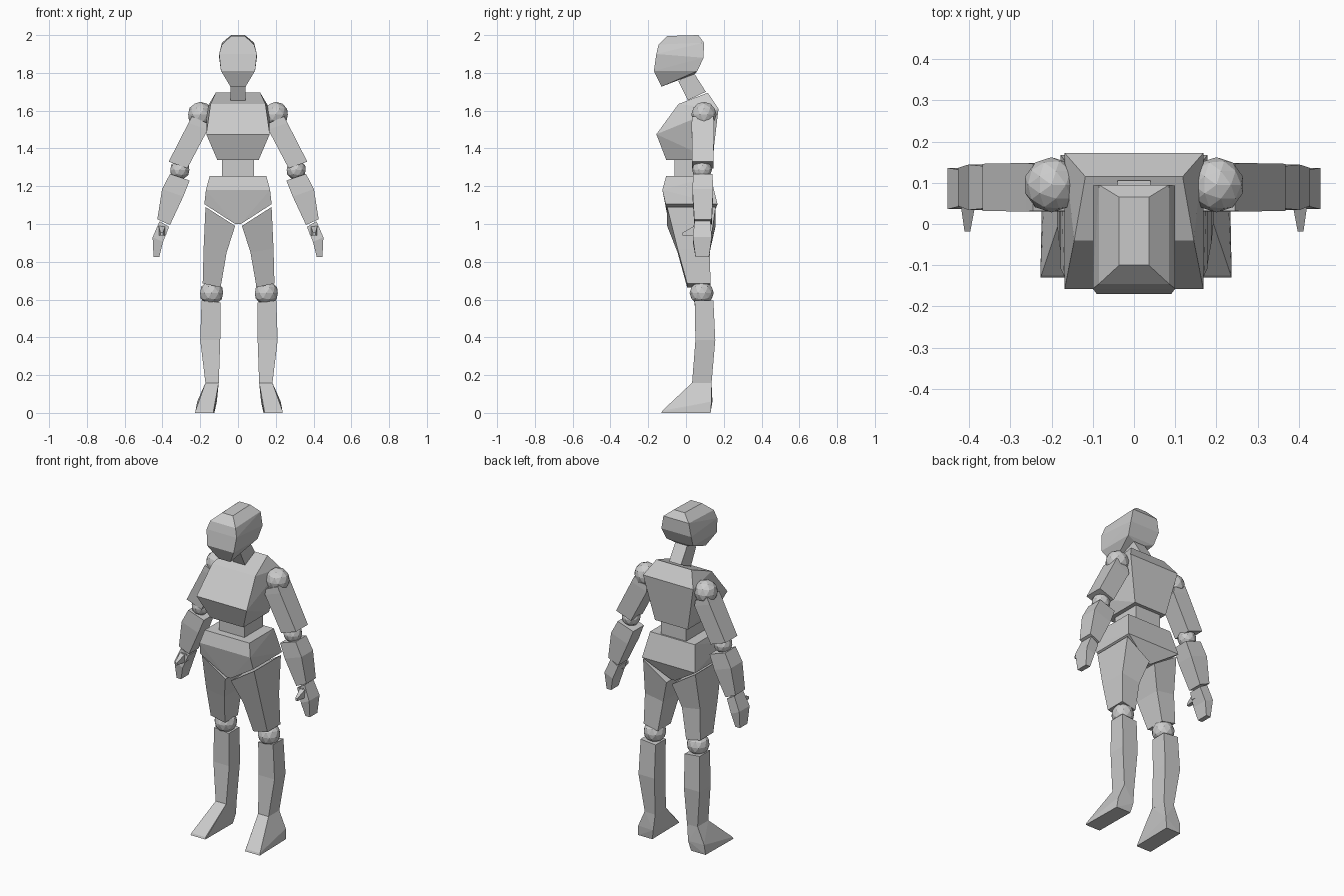
import bpy, bmesh


def finish(name, bm):
    bmesh.ops.recalc_face_normals(bm, faces=bm.faces[:])
    me = bpy.data.meshes.new(name)
    bm.to_mesh(me)
    bm.free()
    bpy.context.collection.objects.link(bpy.data.objects.new(name, me))


def hull(name, profile):
    """Symmetric faceted block from (half width, y, z) outline points."""
    bm = bmesh.new()
    for w, y, z in profile:
        for s in (-1, 1):
            bm.verts.new((s * w, y, z))
    bmesh.ops.convex_hull(bm, input=bm.verts[:])
    bmesh.ops.dissolve_limit(bm, angle_limit=0.03, verts=bm.verts[:], edges=bm.edges[:])
    finish(name, bm)


def limb(name, side, rings, dx=0):
    """Four-sided loft; ring = outer x, outer z, inner x, inner z, front y, back y."""
    bm = bmesh.new()
    loops = []
    for xo, zo, xi, zi, yf, yb in rings:
        pts = ((xo, yf, zo), (xi, yf, zi), (xi, yb, zi), (xo, yb, zo))
        loops.append([bm.verts.new((side * (x + dx), y, z)) for x, y, z in pts])
    for a, b in zip(loops, loops[1:]):
        for i in range(4):
            j = (i + 1) % 4
            bm.faces.new((a[i], a[j], b[j], b[i]))
    bm.faces.new(loops[0])
    bm.faces.new(loops[-1])
    finish(name, bm)


def joint(name, x, y, z, r):
    bm = bmesh.new()
    bmesh.ops.create_icosphere(bm, subdivisions=2, radius=r)
    bmesh.ops.translate(bm, verts=bm.verts[:], vec=(x, y, z))
    finish(name, bm)


# Head and neck
hull("head", [(.036, -.10, 1.995), (.036, .065, 2.0), (.085, -.145, 1.95),
              (.085, .095, 1.96), (.10, -.157, 1.9), (.10, .093, 1.88),
              (.09, -.17, 1.81), (.09, .06, 1.81), (.04, -.13, 1.727), (.04, .048, 1.795)])
hull("neck", [(.04, -.04, 1.755), (.04, .035, 1.81), (.04, .105, 1.70), (.04, .01, 1.655)])

# Torso
hull("chest", [(.118, .115, 1.695), (.168, .172, 1.61), (.11, .14, 1.34),
               (.11, -.105, 1.34), (.168, -.157, 1.475), (.145, -.04, 1.635)])
hull("waist", [(.085, -.06, 1.36), (.085, .12, 1.36), (.085, .12, 1.24), (.085, -.06, 1.24)])
hull("pelvis", [(.15, -.105, 1.255), (.15, .13, 1.255), (.17, -.125, 1.18),
                (.178, -.108, 1.105), (.178, .167, 1.105), (.015, -.09, 1.0), (.015, .125, 1.0)])

for side, label in ((-1, "right"), (1, "left")):
    dx = .01 if side > 0 else 0  # one leg stands slightly further out

    # Arm
    joint(label + "_shoulder", side * .2, .095, 1.58, .067)
    limb(label + "_upper_arm", side, [(.245, 1.57, .165, 1.535, .032, .146),
                                      (.262, 1.535, .16, 1.50, .03, .148),
                                      (.367, 1.33, .268, 1.295, .032, .146)])
    joint(label + "_elbow", side * .308, .085, 1.287, .053)
    limb(label + "_forearm", side, [(.36, 1.265, .256, 1.23, .038, .14),
                                    (.402, 1.185, .29, 1.145, .034, .144),
                                    (.427, 1.025, .36, .995, .044, .136)])
    limb(label + "_hand", side, [(.415, 1.015, .365, .985, .045, .13),
                                 (.452, .93, .397, .905, .036, .136),
                                 (.447, .826, .417, .826, .05, .122)])
    # Thumb
    limb(label + "_thumb", side, [(.408, .945, .408, .995, .04, .07),
                                  (.378, .945, .378, .99, .04, .07)])
    bm = bmesh.new()
    for x, y, z in ((.42, .045, .99), (.385, .045, .99), (.42, .045, .94), (.385, .045, .94),
                    (.411, -.018, .955), (.397, -.018, .955), (.411, -.018, .94), (.397, -.018, .94)):
        bm.verts.new((side * x, y, z))
    bmesh.ops.convex_hull(bm, input=bm.verts[:])
    finish(label + "_thumb_tip", bm)

    # Leg
    limb(label + "_thigh", side, [(.172, 1.09, .015, .99, -.10, .157),
                                  (.182, .87, .06, .85, -.045, .125),
                                  (.187, .685, .092, .665, .006, .13)], dx * .6)
    joint(label + "_knee", side * (.14 + dx), .083, .635, .064)
    limb(label + "_shin", side, [(.193, .595, .093, .585, .046, .145),
                                 (.2, .385, .094, .385, .05, .155),
                                 (.172, .155, .102, .155, .032, .135)], dx)
    # Foot
    bm = bmesh.new()
    for x, y, z in ((.172, .033, .16), (.102, .033, .16), (.172, .135, .16), (.102, .135, .16),
                    (.216, .135, .06), (.112, .14, .06), (.222, .13, 0), (.125, .13, 0),
                    (.227, -.13, 0), (.128, -.13, 0), (.225, -.125, .012), (.13, -.125, .012)):
        bm.verts.new((side * (x + dx), y, z))
    bmesh.ops.convex_hull(bm, input=bm.verts[:])
    finish(label + "_foot", bm)
